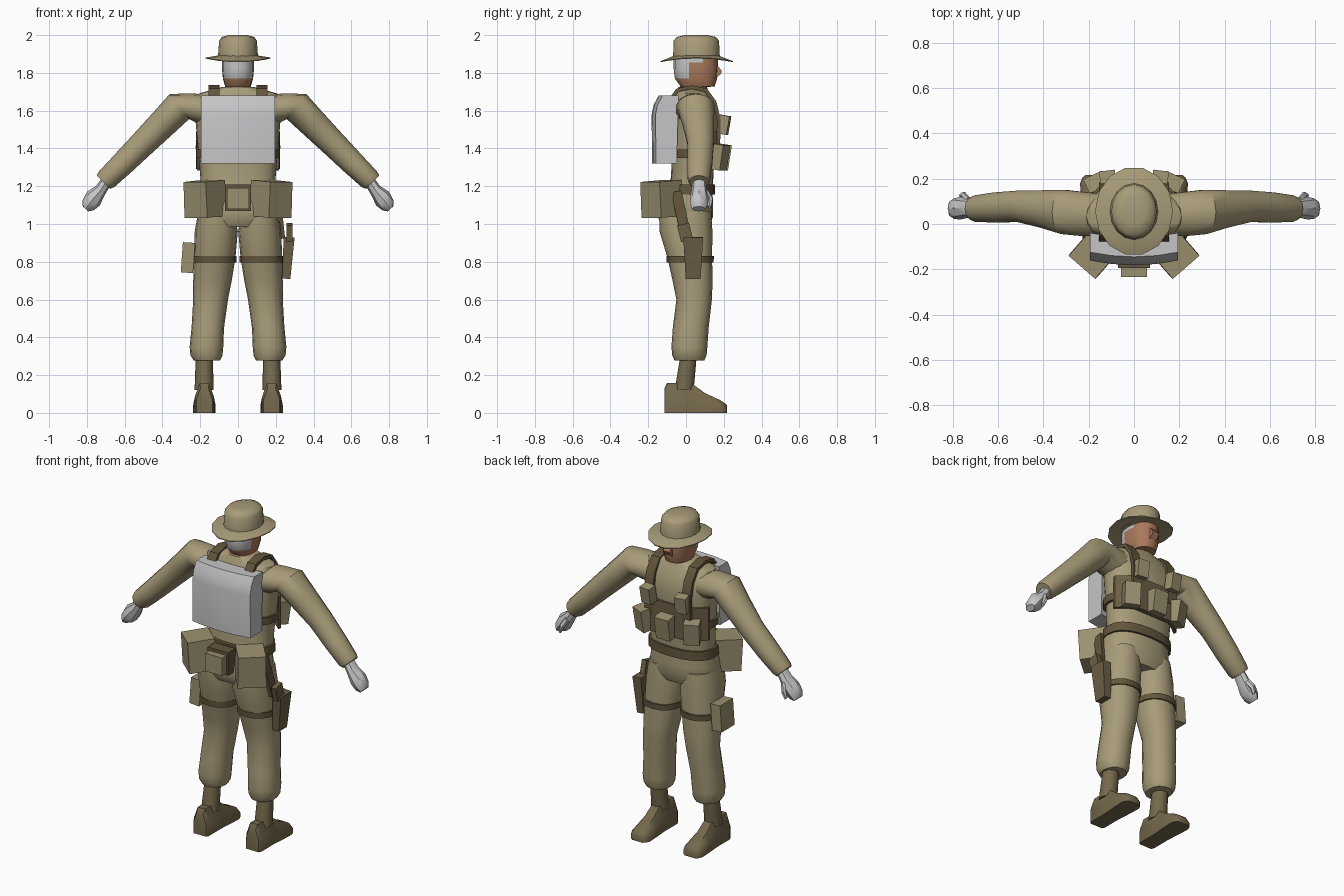
import bpy, bmesh, math
from mathutils import Vector, Matrix, Euler

if "Cube" in bpy.data.objects:
    bpy.data.objects.remove(bpy.data.objects["Cube"])


def material(name, rgb):
    m = bpy.data.materials.new(name)
    m.diffuse_color = (*rgb, 1)
    m.use_nodes = True
    m.node_tree.nodes["Principled BSDF"].inputs["Base Color"].default_value = m.diffuse_color
    return m


KHAKI = material("khaki_cloth", (.39, .33, .19))
POUCH = material("pouch_canvas", (.33, .28, .16))
BOOT = material("boot_leather", (.18, .14, .073))
STRAP = material("strap_webbing", (.125, .092, .045))
HOLSTER = material("holster_brown", (.15, .112, .06))
GREY = material("light_grey", (.56, .56, .57))
SKIN = material("skin", (.40, .19, .105))


def finish(name, bm, mats, smooth=True):
    bmesh.ops.recalc_face_normals(bm, faces=bm.faces[:])
    me = bpy.data.meshes.new(name)
    bm.to_mesh(me)
    bm.free()
    for m in mats:
        me.materials.append(m)
    ob = bpy.data.objects.new(name, me)
    bpy.context.collection.objects.link(ob)
    if smooth:
        bpy.ops.object.select_all(action='DESELECT')
        bpy.context.view_layer.objects.active = ob
        ob.select_set(True)
        bpy.ops.object.shade_smooth_by_angle(angle=math.radians(40))
    return ob


def skin_bm(rings):
    """Join equal-length point rings into a closed skin."""
    bm = bmesh.new()
    vs = [[bm.verts.new(p) for p in r] for r in rings]
    n = len(vs[0])
    for a, b in zip(vs, vs[1:]):
        for i in range(n):
            j = (i + 1) % n
            bm.faces.new((a[i], a[j], b[j], b[i]))
    bm.faces.new(vs[0])
    bm.faces.new(vs[-1])
    return bm


def oval(cx, cy, z, rx, ry, n=16, p=2.0):
    pts = []
    for i in range(n):
        a = 2 * math.pi * i / n
        c, s = math.cos(a), math.sin(a)
        pts.append(Vector((cx + rx * math.copysign(abs(c) ** (2 / p), c),
                           cy + ry * math.copysign(abs(s) ** (2 / p), s), z)))
    return pts


def stack(name, rows, mat, n=16, p=2.0, s=1):
    """Upright form from rows of (cx, cy, z, rx, ry)."""
    return finish(name, skin_bm([oval(s * r[0], *r[1:], n=n, p=p) for r in rows]), [mat])


def limb(name, rows, mat, s, n):
    """Sloping form from rows of (x, y, z, across, depth, tilt in degrees)."""
    rings = []
    for x, y, z, a, b, t in rows:
        u = Vector((math.sin(math.radians(t)), 0, math.cos(math.radians(t))))
        ring = []
        for i in range(n):
            w = 2 * math.pi * i / n
            q = Vector((x, y, z)) + u * a * math.cos(w) + Vector((0, b * math.sin(w), 0))
            ring.append(Vector((s * q.x, q.y, q.z)))
        rings.append(ring)
    return finish(name, skin_bm(rings), [mat])


def box(name, centre, size, mat, rot=(0, 0, 0), taper=1.0):
    bm = bmesh.new()
    bmesh.ops.create_cube(bm, size=1)
    for v in bm.verts:
        k = taper if v.co.z < 0 else 1
        v.co = Vector((v.co.x * size[0] * k, v.co.y * size[1] * k, v.co.z * size[2]))
    e = Euler([math.radians(r) for r in rot])
    bmesh.ops.transform(bm, matrix=Matrix.Translation(centre) @ e.to_matrix().to_4x4(), verts=bm.verts[:])
    return finish(name, bm, [mat], False)


def extrude_x(name, profile, xs, mat, bend=0.0):
    """Side profile (y, z) swept across x stations, bowed by bend."""
    return finish(name, skin_bm([[Vector((x, y + bend * x * x, z)) for y, z in profile] for x in xs]), [mat])


def ribbon(path, t):
    """Thicken a (y, z) path to its left side."""
    out = []
    for i, q in enumerate(path):
        a, b = path[max(i - 1, 0)], path[min(i + 1, len(path) - 1)]
        d = Vector((b[0] - a[0], b[1] - a[1])).normalized()
        out.append((q[0] - d.y * t, q[1] + d.x * t))
    return path + out[::-1]


# Shirt and seat of the trousers
stack("shirt", [(0, .02, 1.14, .2, .115), (0, .03, 1.21, .197, .113), (0, .035, 1.3, .203, .112),
                (0, .04, 1.4, .212, .118), (0, .045, 1.55, .225, .127), (0, .04, 1.63, .235, .118),
                (0, .035, 1.69, .21, .09), (0, .035, 1.725, .085, .075)], KHAKI, 20, 2.4)
stack("trouser_seat", [(0, .02, 1.19, .2, .12), (0, 0, 1.1, .208, .143), (0, -.004, 1.04, .214, .148),
                       (0, 0, .985, .19, .12)], KHAKI, 20, 2.4)

# Head: hair is the rear and a strip over the ears
bm = skin_bm([oval(0, cy, z, rx, ry, 16, 2.3) for cy, z, rx, ry in
              [(.03, 1.66, .07, .062), (.032, 1.725, .07, .072), (.062, 1.728, .068, .09),
               (.053, 1.77, .08, .112), (.052, 1.82, .085, .117), (.052, 1.855, .085, .117),
               (.052, 1.9, .085, .117)]])
for cut in (.015, .09):
    bmesh.ops.bisect_plane(bm, geom=bm.verts[:] + bm.edges[:] + bm.faces[:],
                           plane_co=(0, cut, 0), plane_no=(0, 1, 0))
for f in bm.faces:
    c = f.calc_center_median()
    f.material_index = int((c.z > 1.77 and c.y < .015) or (c.z > 1.855 and c.y < .09))
finish("head", bm, [SKIN, GREY])
extrude_x("nose", [(.15, 1.86), (.19, 1.81), (.185, 1.795), (.15, 1.765)], (-.022, .022), SKIN)

# Hat with brim raised at the sides
stack("hat_crown", [(0, .055, 1.875, .108, .126), (0, .055, 1.9, .105, .123), (0, .055, 1.97, .1, .12),
                    (0, .055, 1.99, .086, .104), (0, .055, 2.0, .05, .06)], KHAKI, 16)
rings = [oval(0, .055, 1.878, .09, .1, 14), oval(0, .057, 1.856, .172, .196, 14),
         oval(0, .057, 1.861, .172, .196, 14), oval(0, .055, 1.893, .1, .117, 14)]
for r in rings[1:3]:
    for v in r:
        v.z += .02 * (v.x / .172) ** 2
finish("hat_brim", skin_bm(rings), [KHAKI])

for s, side in ((-1, "left"), (1, "right")):
    # Sleeves and hands
    limb(side + "_sleeve", [(.14, .04, 1.6, .085, .095, 0), (.235, .045, 1.612, .082, .1, 14),
                            (.31, .053, 1.622, .084, .1, 38), (.4, .066, 1.53, .077, .085, 43),
                            (.505, .078, 1.425, .07, .071, 44), (.61, .073, 1.32, .064, .068, 45),
                            (.695, .068, 1.237, .058, .06, 45), (.712, .068, 1.222, .05, .052, 45)],
         KHAKI, s, 14)
    limb(side + "_hand", [(.69, .07, 1.235, .03, .035, 40), (.73, .07, 1.175, .034, .042, 40),
                          (.765, .07, 1.135, .05, .05, 42), (.793, .068, 1.1, .04, .046, 48),
                          (.807, .068, 1.08, .02, .035, 48)], GREY, s, 8)
    limb(side + "_thumb", [(.73, .1, 1.17, .016, .02, 40), (.75, .125, 1.13, .017, .018, 40),
                           (.765, .125, 1.09, .01, .01, 40)], GREY, s, 6)
    # Trouser legs, boots
    stack(side + "_trouser_leg", [(.115, -.005, 1.07, .095, .138), (.115, .0, .96, .114, .14),
                                  (.124, .02, .82, .11, .118), (.135, .035, .7, .102, .106),
                                  (.145, .043, .6, .092, .094), (.16, .025, .45, .086, .095),
                                  (.167, .018, .35, .089, .095), (.167, .018, .305, .085, .091),
                                  (.165, .018, .278, .07, .079)], KHAKI, 16, 2.2, s)
    stack(side + "_boot_shaft", [(.18, -.01, .12, .05, .053), (.178, .012, .29, .046, .046)], BOOT, 10, 2, s)
    secs = [(-.115, .042, .13), (-.1, .05, .158), (.03, .05, .157), (.1, .056, .105),
            (.18, .06, .068), (.205, .05, .052), (.217, .034, .04)]
    finish(side + "_boot", skin_bm([[Vector((s * .178 + w * k, y, h * m)) for k, m in
                                     ((-1, 0), (-1, .55), (-.5, 1), (.5, 1), (1, .55), (1, 0))]
                                    for y, w, h in secs]), [BOOT])
    stack(side + "_thigh_strap", [(.126, .022, .797, .117, .124), (.126, .022, .831, .117, .126)],
          STRAP, 16, 2.2, s)
    # Shoulder strap running over to the chest rig
    path = [(-.085, 1.4), (-.09, 1.56), (-.075, 1.65), (-.04, 1.7), (.03, 1.715), (.1, 1.7),
            (.143, 1.64), (.164, 1.55), (.16, 1.4)]
    extrude_x(side + "_shoulder_strap", ribbon(path, .02), (s * .098, s * .155), STRAP)
    # Chest pouches
    box(side + "_upper_chest_pouch", (s * .115, .2, 1.525), (.07, .055, .1), POUCH, (-10, 0, -s * 8))
    box(side + "_lower_chest_pouch", (s * .165, .175, 1.355), (.09, .07, .135), POUCH, (-9, 0, -s * 25))
    # Angled rear belt pouch
    box(side + "_rear_belt_pouch", (s * .175, -.128, 1.133), (.155, .155, .19), POUCH, (4, 0, s * 41), 1.03)

# Chest rig and belt
box("centre_chest_pouch", (0, .198, 1.355), (.095, .07, .135), POUCH, (-9, 0, 0))
outline = [(-.218, .08), (-.13, .15), (.13, .15), (.218, .08), (.222, .1), (.14, .178), (-.14, .178), (-.222, .1)]
finish("chest_rig_panel", skin_bm([[Vector((x, y, z)) for x, y in outline] for z in (1.29, 1.49)]), [HOLSTER])
stack("chest_band", [(0, .04, 1.35, .223, .13), (0, .04, 1.395, .223, .131)], STRAP, 20, 2.4)
stack("belt", [(0, .022, 1.155, .212, .132), (0, .025, 1.21, .209, .129)], STRAP, 20, 2.4)

# Small rear pouch with a dark backing
box("rear_pouch_backing", (0, -.16, 1.14), (.14, .07, .14), STRAP)
box("small_rear_pouch", (0, -.185, 1.135), (.115, .1, .11), POUCH)

# Bowed back pack
extrude_x("back_pack", [(-.07, 1.32), (-.18, 1.32), (-.182, 1.58), (-.172, 1.63), (-.145, 1.68), (-.06, 1.68)],
          (-.195, -.1, 0, .1, .195), GREY, .55)

# Thigh gear: pouch on one leg, holster on the other
box("thigh_pouch", (-.265, .025, .822), (.065, .125, .16), POUCH, (0, 4, 0))
box("holster", (.263, .038, .82), (.058, .105, .22), HOLSTER, (0, 4, 0), .75)
box("holster_grip", (.272, -.005, .955), (.032, .065, .09), HOLSTER, (14, 0, 0))
box("holster_hanger", (.226, -.025, 1.05), (.02, .055, .25), STRAP, (12, -6, 0))
